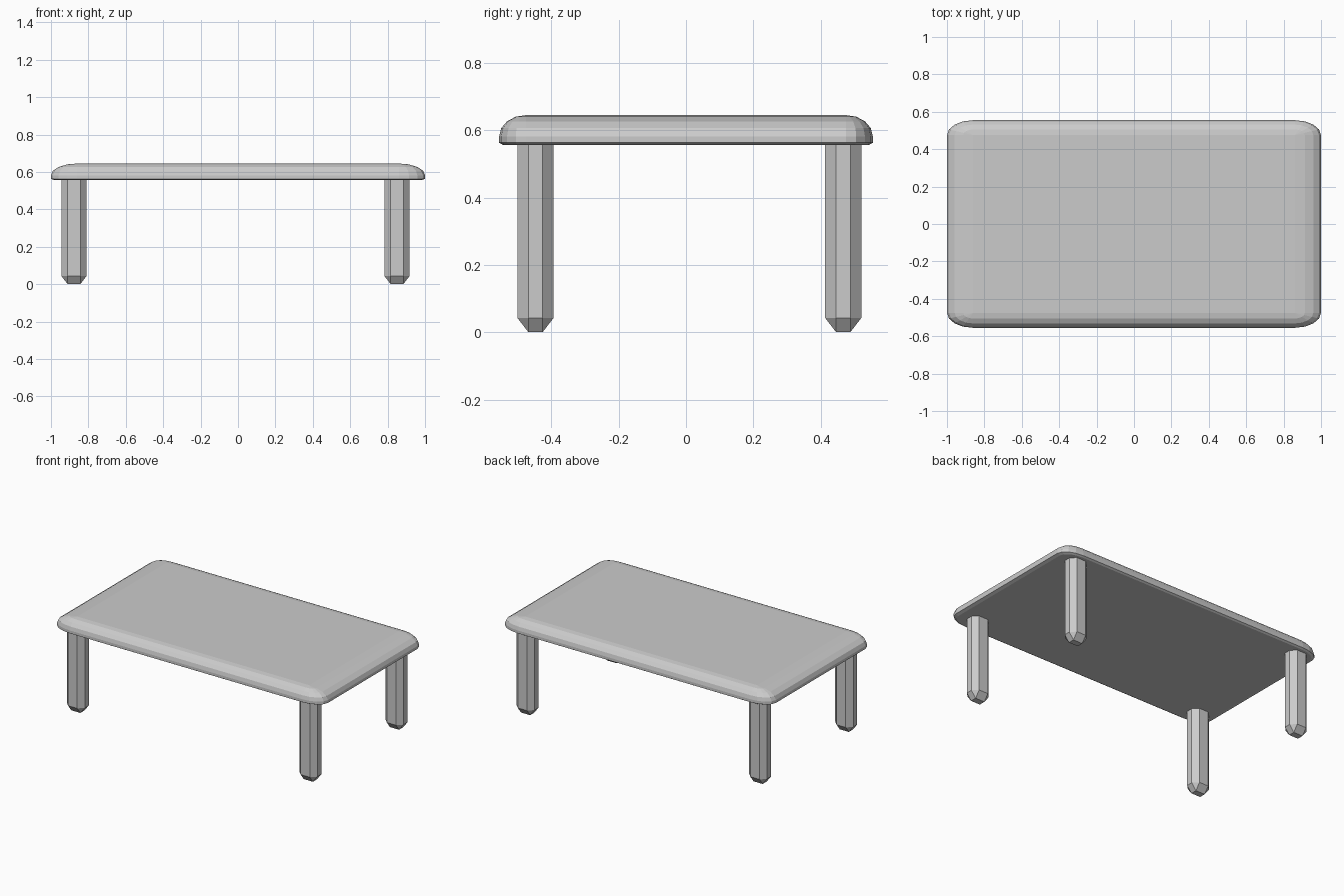
import bpy, bmesh, math
from mathutils import Vector

cube = bpy.data.objects.get("Cube")
if cube:
    bpy.data.objects.remove(cube, do_unlink=True)

grey = bpy.data.materials.new("plain_grey")
grey.use_nodes = True
colour = (0.6, 0.6, 0.6, 1)
grey.diffuse_color = colour
grey.node_tree.nodes["Principled BSDF"].inputs["Base Color"].default_value = colour


def add_object(name, bm):
    bmesh.ops.recalc_face_normals(bm, faces=bm.faces)
    mesh = bpy.data.meshes.new(name)
    bm.to_mesh(mesh)
    bm.free()
    mesh.materials.append(grey)
    obj = bpy.data.objects.new(name, mesh)
    bpy.context.collection.objects.link(obj)
    return obj


def outline(bm, scale, z, steps=4):
    """Rounded rectangle whose corner radii shrink with scale."""
    loop = []
    for quarter, (sx, sy) in enumerate([(1, 1), (-1, 1), (-1, -1), (1, -1)]):
        for i in range(steps + 1):
            a = (quarter + i / steps) * math.pi / 2
            loop.append(bm.verts.new((sx * 0.86 + 0.14 * scale * math.cos(a),
                                      sy * 0.475 + 0.08 * scale * math.sin(a), z)))
    return loop


# Tabletop: chamfered underside, short straight rim, rounded upper edge
bm = bmesh.new()
levels = [(0.85, 0.556), (1, 0.563)]
for i in range(5):
    a = i / 4 * math.pi / 2
    levels.append((max(math.cos(a), 0.001), 0.582 + 0.063 * math.sin(a)))
loops = [outline(bm, s, z) for s, z in levels]
for low, high in zip(loops, loops[1:]):
    for i in range(len(low)):
        j = (i + 1) % len(low)
        bm.faces.new((low[i], low[j], high[j], high[i]))
bm.faces.new(loops[0][::-1])
bm.faces.new(loops[-1])
bmesh.ops.remove_doubles(bm, verts=bm.verts, dist=0.0005)
add_object("tabletop", bm)


# Legs: chamfered boxes, tucked into the top
def add_leg(name, x, y):
    bm = bmesh.new()
    bmesh.ops.create_cube(bm, size=1)
    bmesh.ops.scale(bm, verts=bm.verts, vec=(0.134, 0.108, 0.45))
    edges = [e for e in bm.edges if min(v.co.z for v in e.verts) < 0]
    bmesh.ops.bevel(bm, geom=edges, offset=0.033, segments=1, affect='EDGES')
    bmesh.ops.translate(bm, verts=bm.verts, vec=(0, 0, 0.225))
    bmesh.ops.scale(bm, verts=bm.verts, vec=(1, 1, 1.3))
    add_object(name, bm).location = Vector((x, y, 0))


for side, x in (("right", -0.877), ("left", 0.85)):
    for end, y in (("front", -0.447), ("back", 0.467)):
        add_leg(f"{end}_{side}_leg", x, y)
